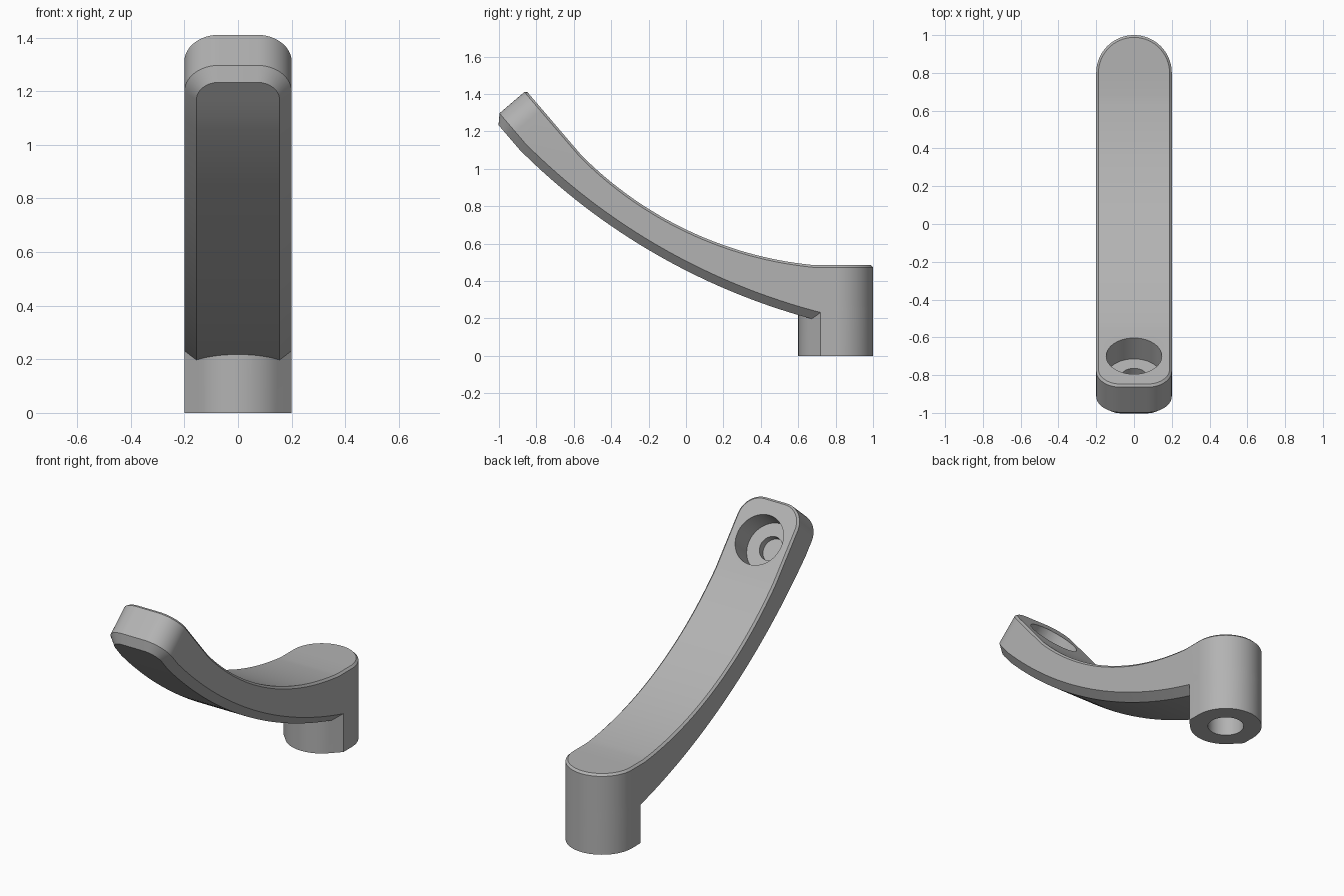
import bpy, bmesh, math
from mathutils import Vector, Matrix

if "Cube" in bpy.data.objects:
    bpy.data.objects.remove(bpy.data.objects["Cube"])

W = 0.2            # half width
R = 0.13           # tip corner radius
TILT = math.radians(49.5)
END = Vector((-0.855, 1.418))                        # tip corner in (y, z)
ALONG = Vector((math.cos(TILT), -math.sin(TILT)))    # from the tip down the arm
UP = Vector((math.sin(TILT), math.cos(TILT)))        # out of the tip face
# layers: (inset, depth below tip face)
LAYERS = [(0.012, 0.0), (0.0, 0.012), (0.0, 0.187), (0.045, 0.232)]

grey = bpy.data.materials.new("grey")
grey.diffuse_color = (0.45, 0.45, 0.45, 1)
grey.use_nodes = True
grey.node_tree.nodes["Principled BSDF"].inputs["Base Color"].default_value = grey.diffuse_color


def arc(a, b, c, n):
    """n points and upward normals on the circle a-b-c, centre above."""
    (ax, ay), (bx, by), (cx, cy) = a, b, c
    d = 2 * (ax * (by - cy) + bx * (cy - ay) + cx * (ay - by))
    sa, sb, sc = ax * ax + ay * ay, bx * bx + by * by, cx * cx + cy * cy
    o = Vector(((sa * (by - cy) + sb * (cy - ay) + sc * (ay - by)) / d,
                (sa * (cx - bx) + sb * (ax - cx) + sc * (bx - ax)) / d))
    r = (Vector(a) - o).length
    t0 = math.atan2(ay - o.y, ax - o.x)
    t1 = math.atan2(cy - o.y, cx - o.x)
    if t0 > 0:
        t0 -= 2 * math.pi
    out = []
    for i in range(n):
        t = t0 + (t1 - t0) * i / (n - 1)
        v = Vector((math.cos(t), math.sin(t)))
        out.append((o + v * r, -v))
    return out


def finish(bm, name):
    bmesh.ops.remove_doubles(bm, verts=bm.verts[:], dist=1e-4)
    bmesh.ops.recalc_face_normals(bm, faces=bm.faces[:])
    me = bpy.data.meshes.new(name)
    bm.to_mesh(me)
    bm.free()
    me.materials.append(grey)
    ob = bpy.data.objects.new(name, me)
    bpy.context.collection.objects.link(ob)
    return ob


def cylinder(name, radius, low, high, matrix):
    bm = bmesh.new()
    bmesh.ops.create_cone(bm, cap_ends=True, segments=64, radius1=radius,
                          radius2=radius, depth=high - low,
                          matrix=matrix @ Matrix.Translation((0, 0, (low + high) / 2)))
    return finish(bm, name)


def boolean(target, other, operation):
    mod = target.modifiers.new("cut", 'BOOLEAN')
    mod.operation, mod.solver, mod.object = operation, 'EXACT', other
    bpy.context.view_layer.objects.active = target
    bpy.ops.object.modifier_apply(modifier=mod.name)
    bpy.data.objects.remove(other)


# arm stations: each holds four (x, y, z) points, top to bottom
stations = []
for i in range(13):                                   # rounded tip
    f = math.pi / 2 * i / 12
    row = []
    for c, depth in LAYERS:
        p = END + ALONG * (R - (R - c) * math.cos(f)) - UP * depth
        row.append((W - R + (R - c) * math.sin(f), p.x, p.y))
    stations.append(row)
top = arc((-0.56, 1.073), (0, 0.675), (0.68, 0.485), 33)
low = arc((-0.89, 1.102), (0, 0.456), (0.72, 0.185), 33)
for (t, tn), (b, bn) in zip(top, low):                # curved middle
    u, l = t - tn * 0.012, b + bn * 0.045
    stations.append([(W - 0.012, *t), (W, *u), (W, *l), (W - 0.045, *b)])
for i in range(25):                                   # rounded back
    f = math.pi / 2 * i / 24
    row = []
    for (c, _), z in zip(LAYERS, (0.485, 0.473, 0.228, 0.185)):
        row.append(((W - c) * math.cos(f), 0.8 + (W - c) * math.sin(f), z))
    stations.append(row)

bm = bmesh.new()
rings = []
for row in stations:
    pts = row + [(-x, y, z) for x, y, z in reversed(row)]
    rings.append([bm.verts.new(p) for p in pts])
for a, b in zip(rings, rings[1:]):
    for j in range(8):
        k = (j + 1) % 8
        bm.faces.new((a[j], a[k], b[k], b[j]))
for j in range(3):                                    # tip end face and its chamfers
    r = rings[0]
    bm.faces.new((r[j], r[j + 1], r[6 - j], r[7 - j]))
arm = finish(bm, "arm")

# boss: round back, short flat sides, round front
outline = [(W * math.cos(math.pi * i / 48), 0.8 + W * math.sin(math.pi * i / 48))
           for i in range(49)]
a0 = 2 * math.atan(0.08 / W)
outline.append((-W, 0.72))
for i in range(25):
    f = math.pi + a0 + (math.pi - 2 * a0) * i / 24
    outline.append((W * math.cos(f), 0.8 + W * math.sin(f)))
outline.append((W, 0.72))
bm = bmesh.new()
base = bm.faces.new([bm.verts.new((x, y, 0)) for x, y in outline])
ext = bmesh.ops.extrude_face_region(bm, geom=[base], use_keep_orig=True)
bmesh.ops.translate(bm, vec=(0, 0, 0.3),
                    verts=[v for v in ext["geom"] if isinstance(v, bmesh.types.BMVert)])
boss = finish(bm, "boss")
boolean(arm, boss, 'UNION')

# stepped recess in the tip and bore under the boss
p = END + ALONG * 0.24
tip = Matrix.Translation((0, p.x, p.y)) @ Matrix.Rotation(-TILT, 4, 'X')
boolean(arm, cylinder("recess_cutter", 0.147, -0.145, 0.15, tip), 'DIFFERENCE')
boolean(arm, cylinder("inner_cutter", 0.07, -0.19, 0.1, tip), 'DIFFERENCE')
boolean(arm, cylinder("bore_cutter", 0.1, -0.1, 0.35, Matrix.Translation((0, 0.8, 0))),
        'DIFFERENCE')

arm.name = "lever_arm"
arm.select_set(True)
bpy.context.view_layer.objects.active = arm
bpy.ops.object.shade_smooth_by_angle(angle=math.radians(25))
